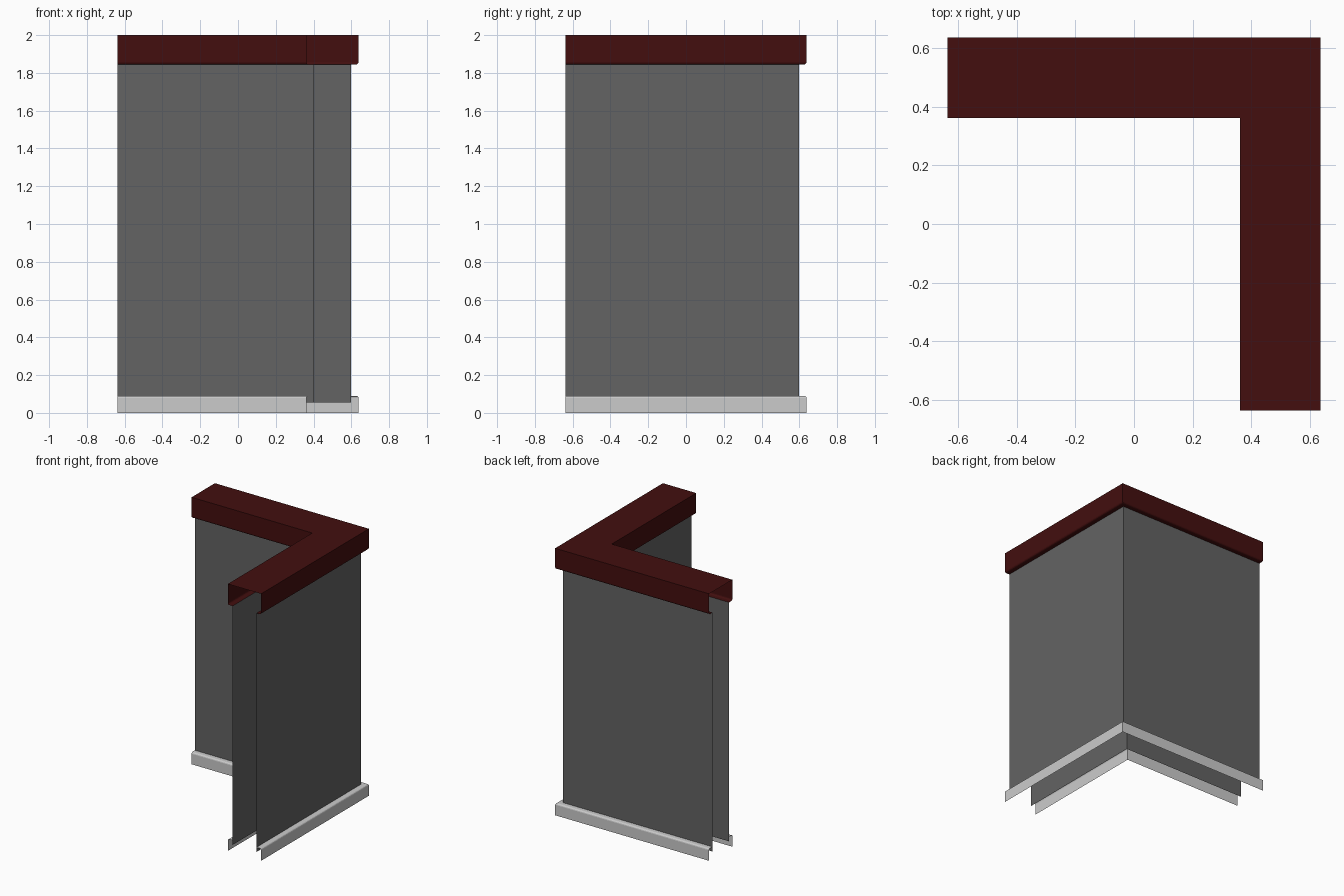
import bpy
import math

cube = bpy.data.objects.get("Cube")
if cube:
    bpy.data.objects.remove(cube, do_unlink=True)

HEIGHT = 2.0
CENTRE = 0.5      # centre line of both arms of the corner
END = -0.638      # open ends of the arms
WALL = 0.099      # half thickness of the wall
TRIM = 0.138      # half thickness of base and cap
BASE_TOP = 0.09
CAP_BOTTOM = 1.845
ROUND = 0.012     # rounded trim edge


def make_material(name, colour):
    mat = bpy.data.materials.new(name)
    mat.use_nodes = True
    mat.diffuse_color = (*colour, 1)
    bsdf = next(n for n in mat.node_tree.nodes if n.type == 'BSDF_PRINCIPLED')
    bsdf.inputs["Base Color"].default_value = (*colour, 1)
    return mat


def mirrored(profile):
    """The same profile on the inner side of the wall, running downwards."""
    return [(-d, z) for d, z in reversed(profile)]


def sweep(name, profile, mat):
    """Sweep an open (offset, height) profile round the mitred corner."""
    verts, faces = [], []
    n = len(profile)
    for d, z in profile:
        verts.append((END, CENTRE + d, z))
    for d, z in profile:
        verts.append((CENTRE + d, CENTRE + d, z))
    for d, z in profile:
        verts.append((CENTRE + d, END, z))
    for row in range(2):
        for i in range(n - 1):
            a = row * n + i
            faces.append((a, a + 1, a + n + 1, a + n))
    mesh = bpy.data.meshes.new(name)
    mesh.from_pydata(verts, [], faces)
    mesh.materials.append(mat)
    obj = bpy.data.objects.new(name, mesh)
    bpy.context.collection.objects.link(obj)
    return obj


def quarter_round(z_centre, start):
    """Points of a rounded outer edge, from a start angle through 90 degrees."""
    return [(TRIM - ROUND + ROUND * math.cos(start + k * math.pi / 6),
             z_centre + ROUND * math.sin(start + k * math.pi / 6))
            for k in range(4)]


grey = make_material("wall grey", (0.125, 0.125, 0.125))
pale = make_material("base pale grey", (0.6, 0.6, 0.6))
red = make_material("cap dark red", (0.056, 0.0045, 0.0045))

# Wall sheets, tucked slightly into base
wall = [(WALL, BASE_TOP - 0.035), (WALL, CAP_BOTTOM)]
sweep("outer_wall", wall, grey)
sweep("inner_wall", mirrored(wall), grey)

# Skirting with a rounded upper edge and a ledge back to the wall
base = [(TRIM, 0)] + quarter_round(BASE_TOP - ROUND, 0) + [(WALL, BASE_TOP)]
sweep("outer_base", base, pale)
sweep("inner_base", mirrored(base), pale)

# Hollow cap, closed over the top
cap = ([(WALL, CAP_BOTTOM)]
       + quarter_round(CAP_BOTTOM + ROUND, -math.pi / 2)
       + [(TRIM, HEIGHT)])
sweep("cap", cap + mirrored(cap), red)
